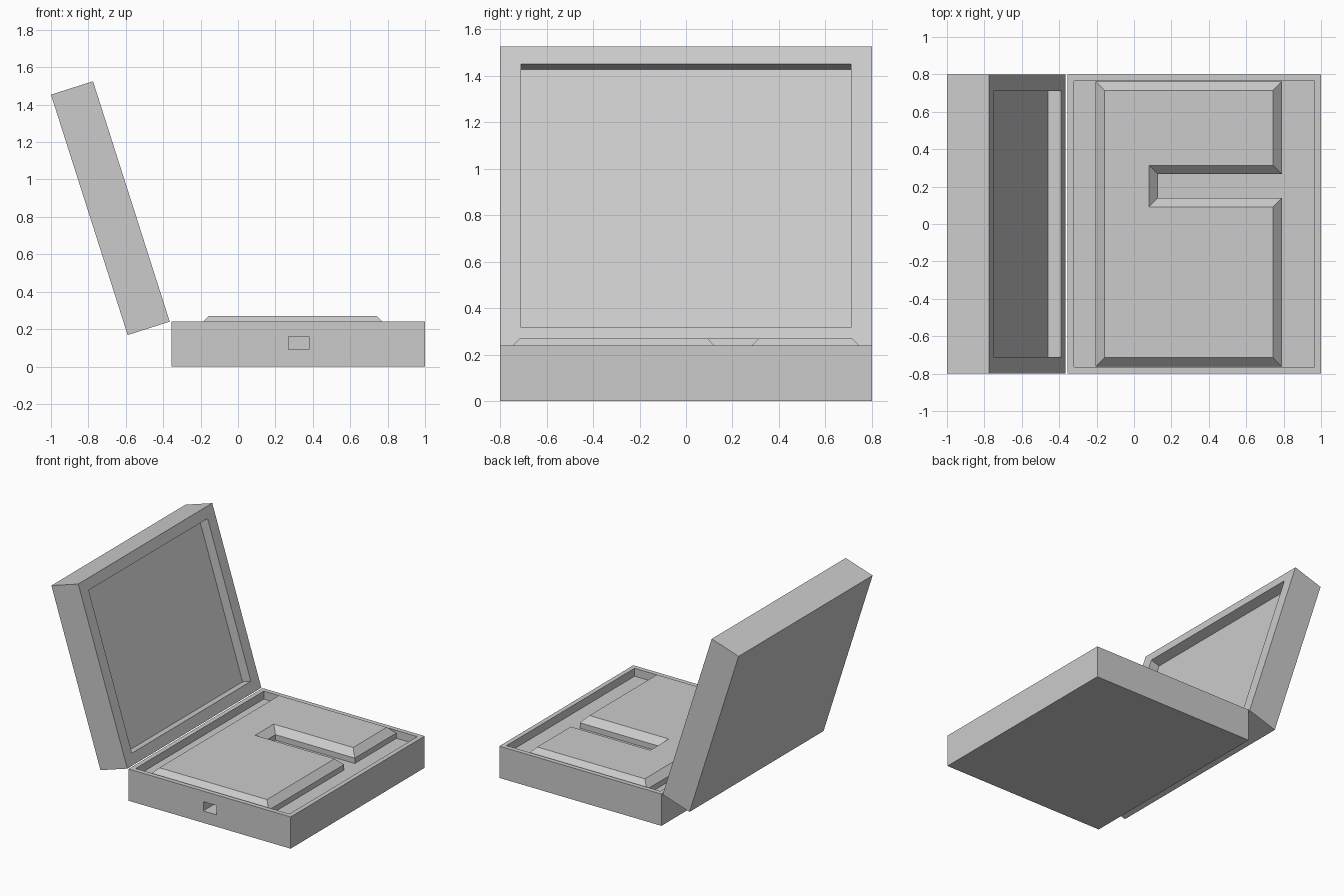
import bpy, bmesh
from math import radians
from mathutils import Matrix

if "Cube" in bpy.data.objects:
    bpy.data.objects.remove(bpy.data.objects["Cube"])


def rect(x0, x1, y):
    return [(x0, -y), (x1, -y), (x1, y), (x0, y)]


def stacked(name, rings):
    """Solid skinned through matching outlines [(outline, z), ...], capped at both ends."""
    bm = bmesh.new()
    loops = [[bm.verts.new((x, y, z)) for x, y in pts] for pts, z in rings]
    n = len(loops[0])
    for a, b in zip(loops, loops[1:]):
        for i in range(n):
            j = (i + 1) % n
            bm.faces.new((a[i], a[j], b[j], b[i]))
    bm.faces.new(loops[0][::-1])
    bm.faces.new(loops[-1])
    bmesh.ops.recalc_face_normals(bm, faces=bm.faces)
    mesh = bpy.data.meshes.new(name)
    bm.to_mesh(mesh)
    bm.free()
    ob = bpy.data.objects.new(name, mesh)
    bpy.context.collection.objects.link(ob)
    return ob


def insert_outline(x0, x1, y, slot_x, s0, s1):
    return [(x0, -y), (x1, -y), (x1, s0), (slot_x, s0),
            (slot_x, s1), (x1, s1), (x1, y), (x0, y)]


FLOOR = 0.18

# Base box with a shallow tray
base = stacked("base_box", [
    (rect(-0.355, 1.0, 0.8), 0), (rect(-0.355, 1.0, 0.8), 0.24),
    (rect(-0.32, 0.965, 0.765), 0.24), (rect(-0.32, 0.965, 0.765), FLOOR)])

# Rectangular port in the front wall
cutter = stacked("port_cutter", [
    ([(0.27, -0.9), (0.38, -0.9), (0.38, -0.6), (0.27, -0.6)], 0.09),
    ([(0.27, -0.9), (0.38, -0.9), (0.38, -0.6), (0.27, -0.6)], 0.16)])
cutter.hide_render = True
mod = base.modifiers.new("port", 'BOOLEAN')
mod.operation = 'DIFFERENCE'
mod.solver = 'EXACT'
mod.object = cutter
bpy.context.view_layer.objects.active = base
bpy.ops.object.modifier_apply(modifier=mod.name)
bpy.data.objects.remove(cutter)

# Slotted insert with a chamfered top edge
low = insert_outline(-0.205, 0.79, 0.763, 0.127, 0.14, 0.266)
top = insert_outline(-0.157, 0.743, 0.715, 0.079, 0.092, 0.314)
stacked("slotted_insert", [(low, FLOOR), (low, 0.221), (top, 0.27)])

# Open lid with a recessed inner face, tilted back from the hinge edge
lid = stacked("lid", [
    (rect(0, 1.349, 0.8), -0.236), (rect(0, 1.349, 0.8), 0),
    (rect(0.08, 1.27, 0.71), 0), (rect(0.08, 1.27, 0.71), -0.073)])
lid.data.transform(Matrix.Translation((-0.365, 0, 0.24))
                   @ Matrix.Rotation(radians(72.3), 4, 'Y')
                   @ Matrix.Rotation(radians(180), 4, 'Z'))
